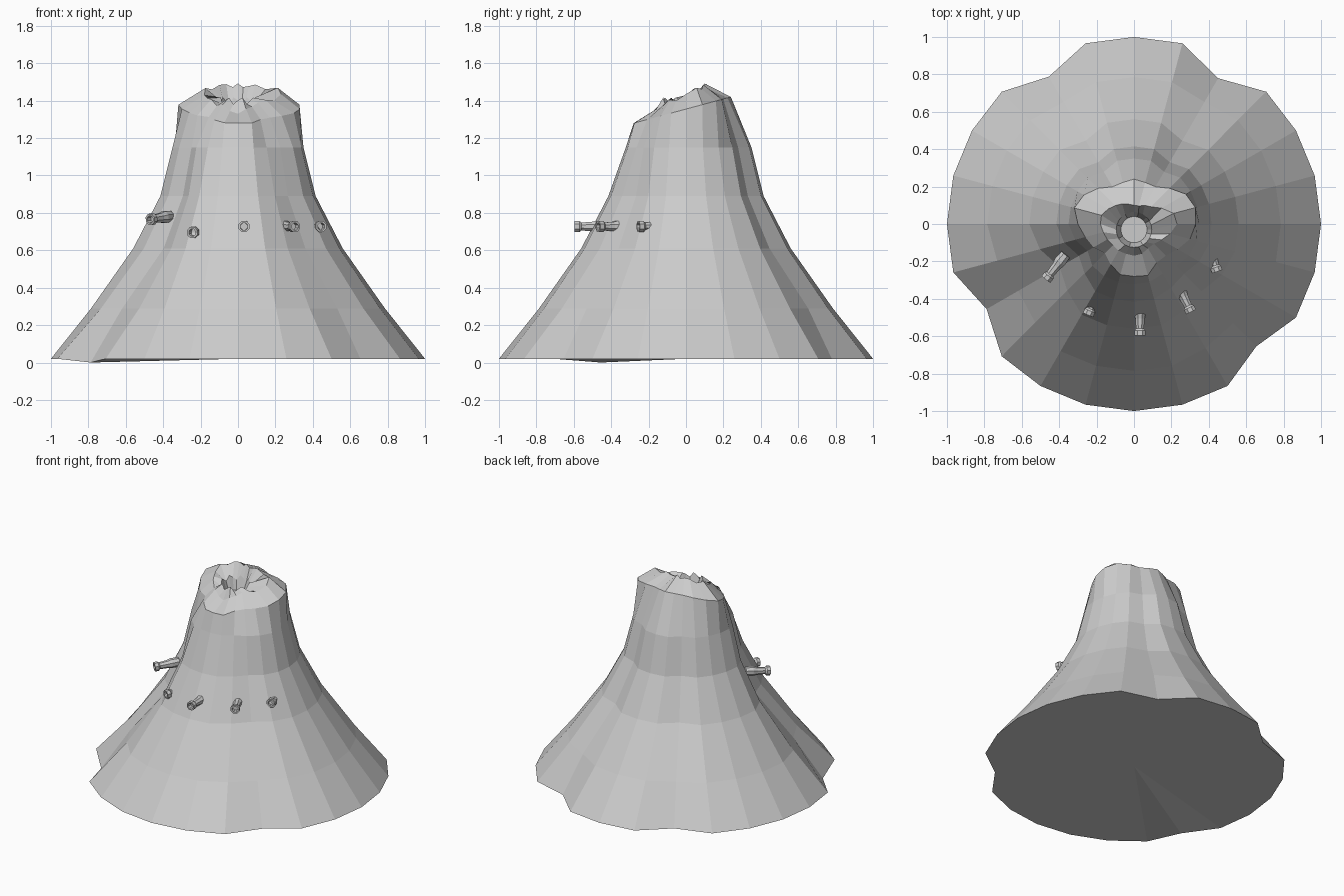
import bpy, bmesh, math
from mathutils import Vector

if "Cube" in bpy.data.objects:
    bpy.data.objects.remove(bpy.data.objects["Cube"])

N = 24


def polar(i, r, z):
    a = 2 * math.pi * i / N
    return (r * math.cos(a), r * math.sin(a), z)


def finish(bm, name):
    bmesh.ops.recalc_face_normals(bm, faces=bm.faces)
    me = bpy.data.meshes.new(name)
    bm.to_mesh(me)
    bm.free()
    ob = bpy.data.objects.new(name, me)
    bpy.context.collection.objects.link(ob)
    return ob


def bridge(bm, a, b):
    n = len(a)
    for i in range(n):
        j = (i + 1) % n
        bm.faces.new((a[i], a[j], b[j], b[i]))


# gullies: radius factors at the foot and on the slopes, by 15 degree step
foot = {4: .9, 8: .91, 14: .91, 21: .925}
gully = {4: .92, 8: .92, 13: .93, 14: .82, 15: .9, 20: .95, 21: .91, 22: .97}

# rim outline and the crest around the crater, by 15 degree step
rim = [.33, .34, .32, .27, .23, .23, .24, .23, .23, .27, .31, .33,
       .30, .27, .25, .22, .25, .28, .28, .285, .24, .24, .27, .31]
crest = [.23, .22, .17, .13, .115, .10, .10, .11, .125, .14, .16, .18,
         .18, .17, .165, .16, .165, .165, .17, .165, .15, .15, .17, .20]

# volcano body
bm = bmesh.new()
rings = [[polar(i, foot.get(i, 1), 0 if i == 14 else .02) for i in range(N)]]
for r, z in ((.785, .29), (.56, .61), (.415, .89), (.35, 1.15)):
    k = 1 if r < .7 else .5
    rings.append([polar(i, r * (1 - k * (1 - gully.get(i, 1)))
                        * (.92 if z > 1 and 16 <= i <= 20 else 1), z) for i in range(N)])

# sloping rim, raised crest, then the crater funnel
rings.append([polar(i, r, 1.355 + .27 * polar(i, r, 0)[1]) for i, r in enumerate(rim)])
crest_ring = []
for i, r in enumerate(crest):
    x, y, _ = polar(i, r, 0)
    z = 1.435 + .45 * y + .012 * math.sin(i * 2.4)
    if 17 <= i <= 19:
        z -= .02
    crest_ring.append((x, y, z))
rings.append(crest_ring)
for r, z, wob in ((.095, 1.40, .02), (.07, 1.32, 0)):
    rings.append([(x, y - .03, h) for x, y, h in
                  (polar(i, r, z + wob * math.sin(i * 2.1)) for i in range(N))])

vr = [[bm.verts.new(c) for c in ring] for ring in rings]
for a, b in zip(vr, vr[1:]):
    bridge(bm, a, b)
bm.faces.new(vr[-1])
centre = bm.verts.new((0, 0, .02))
for i in range(N):
    bm.faces.new((vr[0][(i + 1) % N], vr[0][i], centre))
finish(bm, "volcano")

# cannon: eight-sided barrel with flared hollow muzzle, (radius, distance behind the tip)
profile = [(.030, .17), (.034, .12), (.027, .09), (.023, .035), (.032, .025),
           (.032, 0), (.021, 0), (.019, .03)]


def cannon(name, tip, direction):
    d = Vector(direction).normalized()
    side = d.cross(Vector((0, 0, 1))).normalized()
    up = side.cross(d)
    bm = bmesh.new()
    loops = []
    for r, back in profile:
        loops.append([bm.verts.new(Vector(tip) - d * back
                                   + side * r * math.cos((k + .5) * math.pi / 4)
                                   + up * r * math.sin((k + .5) * math.pi / 4))
                      for k in range(8)])
    for a, b in zip(loops, loops[1:]):
        bridge(bm, a, b)
    bm.faces.new(loops[0])
    bm.faces.new(loops[-1])
    finish(bm, name)


cannons = [((-.47, -.295, .765), (-.62, -.78, -.1)),
           ((-.245, -.485, .695), (-.4, -.9, -.08)),
           ((.032, -.595, .727), (0, -1, 0)),
           ((.305, -.47, .727), (.45, -.9, 0)),
           ((.445, -.255, .727), (.3, -.9, 0))]
for n, (tip, d) in enumerate(cannons, 1):
    cannon(f"cannon_{n}", tip, d)
